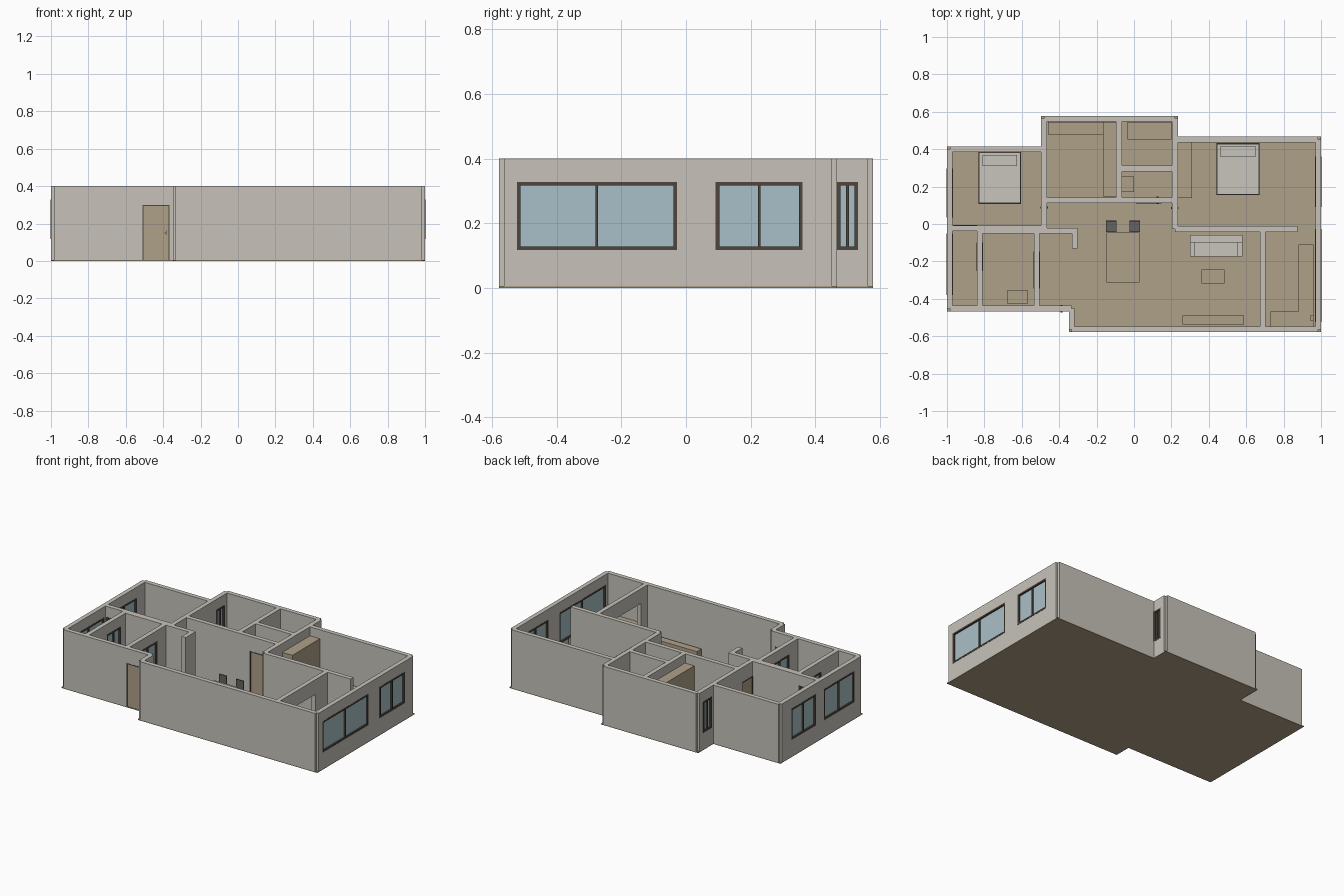
import bpy
import bmesh
from mathutils import Matrix, Vector

old = bpy.data.objects.get("Cube")
if old:
    bpy.data.objects.remove(old)


def material(name, r, g, b):
    m = bpy.data.materials.new(name)
    m.use_nodes = True
    m.diffuse_color = (r, g, b, 1)
    m.node_tree.nodes["Principled BSDF"].inputs["Base Color"].default_value = (r, g, b, 1)
    return m


PLASTER = material("plaster", 0.57, 0.545, 0.49)
WOOD = material("tan wood", 0.43, 0.355, 0.25)
GLASS = material("pale blue glass", 0.40, 0.53, 0.58)
FRAME = material("dark brown frame", 0.08, 0.06, 0.045)
LINEN = material("light linen", 0.58, 0.56, 0.51)
CHARCOAL = material("charcoal", 0.13, 0.125, 0.12)

FLOOR, TOP, THICK = 0.006, 0.4, 0.03
DOOR_TOP, SILL, HEAD = 0.3, 0.117, 0.328


def finish(name, bm, mat):
    bmesh.ops.recalc_face_normals(bm, faces=bm.faces)
    mesh = bpy.data.meshes.new(name)
    bm.to_mesh(mesh)
    bm.free()
    mesh.materials.append(mat)
    obj = bpy.data.objects.new(name, mesh)
    bpy.context.collection.objects.link(obj)
    return obj


def add_box(bm, lo, hi):
    lo, hi = Vector(lo), Vector(hi)
    bmesh.ops.create_cube(bm, size=1, matrix=Matrix.Translation((lo + hi) / 2)
                          @ Matrix.Diagonal((*(hi - lo), 1)))


def boxes(name, mat, *spans):
    """One object made of boxes, each given as x0, x1, y0, y1, z0, z1."""
    bm = bmesh.new()
    for x0, x1, y0, y1, z0, z1 in spans:
        add_box(bm, (x0, y0, z0), (x1, y1, z1))
    return finish(name, bm, mat)


def panel(axis, c, u0, u1, z0, z1, depth):
    """Box span in a wall that runs along the axis at offset c."""
    d = (c - depth / 2, c + depth / 2)
    return (u0, u1, *d, z0, z1) if axis == "x" else (*d, u0, u1, z0, z1)


def window(name, axis, c, u0, u1):
    f, m = 0.011, (u0 + u1) / 2
    bars = [(u0, u1, SILL, SILL + f), (u0, u1, HEAD - f, HEAD), (u0, u0 + f, SILL, HEAD),
            (u1 - f, u1, SILL, HEAD), (m - 0.004, m + 0.004, SILL, HEAD)]
    boxes(name + "_frame", FRAME, *[panel(axis, c, *b, THICK + 0.003) for b in bars])
    boxes(name + "_glass", GLASS, panel(axis, c, u0, u1, SILL, HEAD, 0.012))


def door(name, axis, c, u0, u1):
    f = 0.006
    bars = [(u0, u0 + f, FLOOR, DOOR_TOP), (u1 - f, u1, FLOOR, DOOR_TOP),
            (u0, u1, DOOR_TOP - f, DOOR_TOP)]
    boxes(name + "_frame", FRAME, *[panel(axis, c, *b, THICK + 0.003) for b in bars])
    boxes(name + "_leaf", WOOD, panel(axis, c, u0 + f, u1 - f, FLOOR, DOOR_TOP - f, 0.024))
    h = u1 - 0.028
    boxes(name + "_handle", FRAME, panel(axis, c, h, h + 0.012, 0.148, 0.153, 0.04),
          panel(axis, c, h + 0.008, h + 0.012, 0.138, 0.163, 0.03))


def wall(name, axis, c, a, b, *openings):
    """Wall on its centre line; openings are (kind, start, end), in order."""
    spans, u = [], a
    for i, (kind, u0, u1) in enumerate(openings):
        z0, z1 = (SILL, HEAD) if kind == "window" else (FLOOR, DOOR_TOP)
        spans += [(u, u0, FLOOR, TOP), (u0, u1, z1, TOP)]
        if kind == "window":
            spans.append((u0, u1, FLOOR, SILL))
            window(f"{name}_window_{i + 1}", axis, c, u0, u1)
        elif kind == "door":
            door(f"{name}_door", axis, c, u0, u1)
        u = u1
    spans.append((u, b, FLOOR, TOP))
    boxes(name, PLASTER, *[panel(axis, c, *s, THICK) for s in spans])


# Floor slab, following the stepped outline
bm = bmesh.new()
outline = [(-1, -0.467), (-0.348, -0.467), (-0.348, -0.578), (1, -0.578), (1, 0.467),
           (0.234, 0.467), (0.234, 0.578), (-0.496, 0.578), (-0.496, 0.415), (-1, 0.415)]
base = bm.faces.new([bm.verts.new((x, y, 0)) for x, y in outline])
ext = bmesh.ops.extrude_face_region(bm, geom=[base])["geom"]
bmesh.ops.translate(bm, vec=(0, 0, FLOOR),
                    verts=[v for v in ext if isinstance(v, bmesh.types.BMVert)])
finish("floor_slab", bm, WOOD)

# Outer walls
wall("front_wall", "x", -0.563, -0.333, 0.985)
wall("entrance_wall", "x", -0.452, -0.985, -0.333, ("door", -0.51, -0.365))
wall("entrance_step_wall", "y", -0.333, -0.563, -0.452)
wall("east_wall", "y", 0.985, -0.563, 0.452,
     ("window", -0.523, -0.028), ("window", 0.092, 0.36))
wall("back_bedroom_wall", "x", 0.452, 0.219, 0.985)
wall("back_middle_wall", "x", 0.563, -0.481, 0.219)
wall("back_small_bedroom_wall", "x", 0.4, -0.985, -0.481)
wall("west_wall", "y", -0.985, -0.452, 0.4,
     ("window", -0.38, -0.05), ("window", 0.035, 0.298))

# Inner walls
wall("small_bedroom_side_wall", "y", -0.481, -0.027, 0.563,
     ("door", -0.01, 0.11), ("window", 0.43, 0.525))
wall("large_bedroom_side_wall", "y", 0.219, -0.027, 0.563,
     ("door", -0.01, 0.108), ("window", 0.467, 0.532))
wall("middle_room_wall", "x", 0.126, -0.481, 0.219, ("door", 0.01, 0.148))
wall("middle_divider", "y", -0.08, 0.126, 0.563)
wall("bathroom_divider", "x", 0.297, -0.08, 0.219)
wall("large_bedroom_wall", "x", -0.027, 0.219, 0.875)
wall("kitchen_wall", "y", 0.688, -0.563, -0.027, ("opening", -0.48, -0.17))
wall("small_bedroom_wall", "x", -0.022, -0.985, -0.481, ("window", -0.965, -0.84))
wall("hall_wall", "x", -0.036, -0.825, -0.317)
wall("hall_stub_wall", "y", -0.317, -0.13, -0.022)
wall("balcony_wall", "y", -0.825, -0.452, -0.022, ("window", -0.25, -0.1))
wall("entrance_side_wall", "y", -0.52, -0.452, -0.036, ("window", -0.345, -0.147))


# Beds
def bed(name, x0, x1, y0, y1):
    boxes(name + "_base", FRAME, (x0, x1, y0, y1, FLOOR, 0.04))
    e = 0.003
    boxes(name + "_mattress", LINEN, (x0 + e, x1 - e, y0 + e, y1 - e, 0.04, 0.085))
    boxes(name + "_pillow", LINEN, (x0 + 0.022, x1 - 0.022, y1 - 0.075, y1 - 0.016, 0.085, 0.1))


bed("small_bed", -0.832, -0.604, 0.108, 0.384)
bed("large_bed", 0.441, 0.672, 0.156, 0.432)

# Simple cabinets and fixtures: x0, x1, y0, y1, height
for name, x0, x1, y0, y1, h in [
        ("middle_wardrobe", -0.165, -0.095, 0.147, 0.545, 0.34),
        ("bedroom_wardrobe", 0.235, 0.31, 0.14, 0.436, 0.34),
        ("desk", -0.46, -0.165, 0.478, 0.545, 0.12),
        ("bathtub", -0.034, 0.2, 0.452, 0.545, 0.09),
        ("toilet", -0.065, 0, 0.17, 0.255, 0.07),
        ("washbasin", -0.68, -0.568, -0.425, -0.355, 0.08),
        ("coffee_table", 0.362, 0.485, -0.318, -0.243, 0.06),
        ("media_cabinet", 0.26, 0.587, -0.537, -0.488, 0.08)]:
    boxes(name, WOOD, (x0, x1, y0, y1, FLOOR, h))

# Kitchen counter in an L, with a small box on it
boxes("kitchen_counter", WOOD, (0.88, 0.96, -0.468, -0.11, FLOOR, 0.13),
      (0.73, 0.96, -0.548, -0.468, FLOOR, 0.13))
boxes("counter_box", WOOD, (0.94, 0.96, -0.515, -0.488, 0.13, 0.16))

# Sofa
boxes("sofa", LINEN, (0.325, 0.55, -0.174, -0.1, FLOOR, 0.06),
      (0.3, 0.58, -0.1, -0.058, FLOOR, 0.12),
      (0.3, 0.325, -0.174, -0.1, FLOOR, 0.085), (0.55, 0.58, -0.174, -0.1, FLOOR, 0.085))

# Dining table and chairs
boxes("dining_table_top", WOOD, (-0.146, 0.03, -0.313, -0.045, 0.105, 0.12))
boxes("dining_table_legs", WOOD, *[(x, x + 0.012, y, y + 0.012, FLOOR, 0.105)
                                   for x in (-0.14, 0.012) for y in (-0.307, -0.063)])
for name, x in (("left", -0.023), ("right", -0.15)):
    legs = [(x + dx, x + dx + 0.008, y, y + 0.008, FLOOR, 0.065)
            for dx in (0, 0.048) for y in (-0.042, 0.01)]
    boxes(name + "_dining_chair", CHARCOAL, (x, x + 0.056, -0.042, 0.018, 0.065, 0.075),
          (x, x + 0.056, 0.01, 0.018, 0.075, 0.14), *legs)
